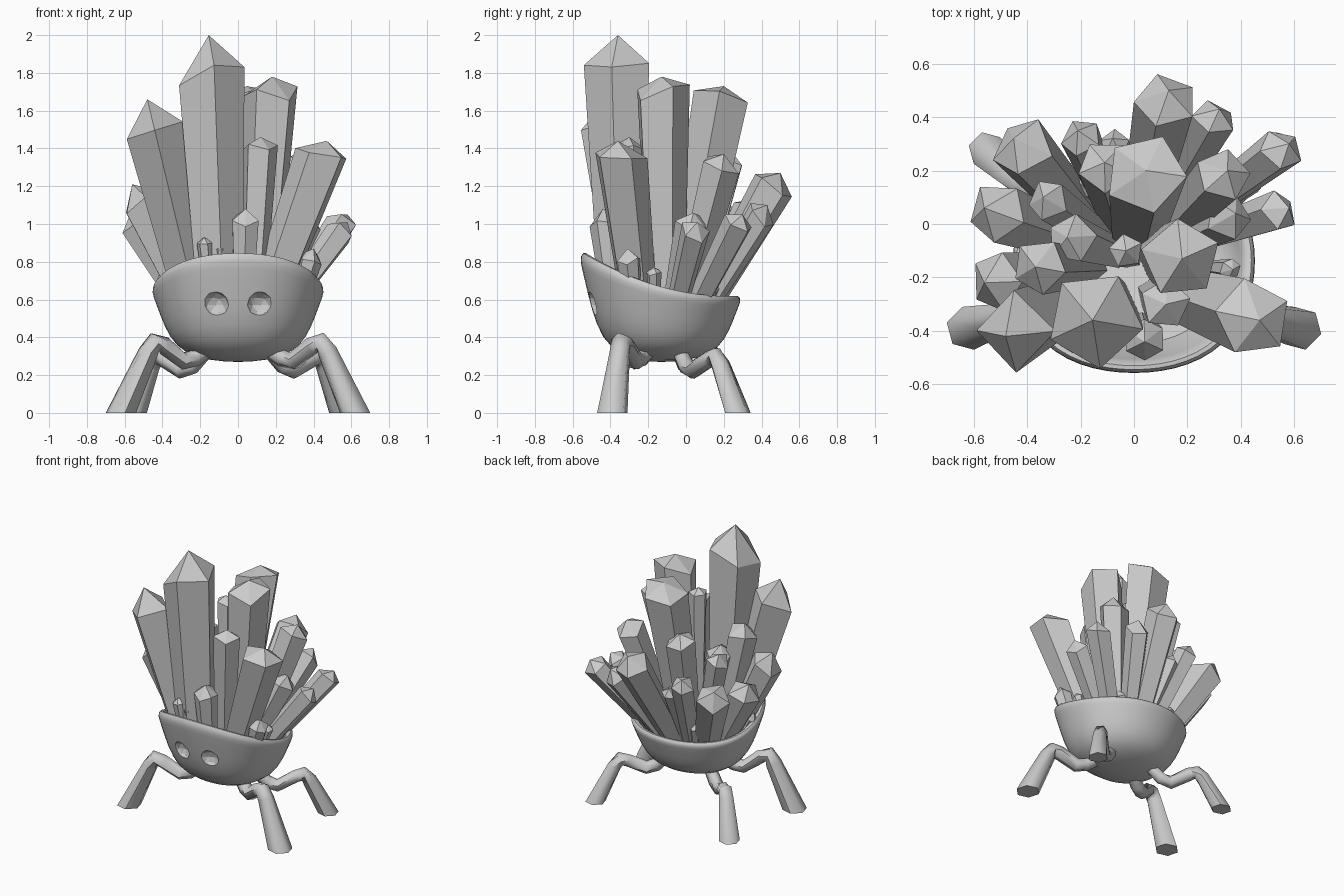
import bpy, bmesh, math, random
from mathutils import Vector

if "Cube" in bpy.data.objects:
    bpy.data.objects.remove(bpy.data.objects["Cube"])

random.seed(4)
TAU = math.tau
CY = -0.135  # bowl centre in y


def finish(name, bm, smooth=None):
    bmesh.ops.recalc_face_normals(bm, faces=bm.faces)
    me = bpy.data.meshes.new(name)
    bm.to_mesh(me)
    bm.free()
    ob = bpy.data.objects.new(name, me)
    bpy.context.collection.objects.link(ob)
    if smooth:
        bpy.ops.object.select_all(action='DESELECT')
        ob.select_set(True)
        bpy.context.view_layer.objects.active = ob
        bpy.ops.object.shade_smooth_by_angle(angle=math.radians(smooth))
    return ob


def bridge(bm, a, b):
    n = len(a)
    for i in range(n):
        bm.faces.new((a[i], a[(i + 1) % n], b[(i + 1) % n], b[i]))


def fan(bm, ring, tip):
    v = bm.verts.new(tip)
    for i in range(len(ring)):
        bm.faces.new((ring[i], ring[(i + 1) % len(ring)], v))


def ring_at(bm, c, axis, r, sides, spin=0.0, jitter=0.0):
    axis = axis.normalized()
    u = Vector((0, 1, 0)).cross(axis).normalized()
    w = axis.cross(u)
    out = []
    for i in range(sides):
        a = spin + TAU * i / sides
        k = random.uniform(-jitter, jitter) * r
        out.append(bm.verts.new(c + (u * math.cos(a) + w * math.sin(a)) * r + axis * k))
    return out


# Bowl body: (scale, height) rows from outer bottom over the rim to the inner floor
def build_bowl():
    rows = [(.15, .005), (.33, .03), (.5, .08), (.62, .145), (.72, .23), (.8, .35), (.86, .48),
            (.91, .62), (.955, .76), (.99, .87), (1.005, .93), (1.0, .98), (.975, 1.01),
            (.94, 1.01), (.905, .98), (.88, .92), (.84, .82), (.74, .66), (.4, .55)]
    bm = bmesh.new()
    rings = []
    for s, h in rows:
        ring = []
        for i in range(56):
            a = TAU * i / 56
            c, d = math.cos(a), math.sin(a)
            # squarer front, rounder back
            k = max(abs(c), abs(d))
            sq = 1 + (.04 if d < 0 else .01) * math.sin(2 * a) ** 2
            x, u = c * sq, d * sq
            rim = .665 - .1125 * u + .0625 * u * u
            ring.append(bm.verts.new((.45 * x * s, CY + .42 * u * s, .27 + (rim - .27) * h)))
        rings.append(ring)
    for a, b in zip(rings, rings[1:]):
        bridge(bm, a, b)
    fan(bm, rings[0], (0, CY, .27))
    fan(bm, rings[-1], (0, CY, .48))
    return finish("bowl_body", bm, 60)


bowl = build_bowl()

# Eye sockets cut into the front of the bowl
bm = bmesh.new()
for sx in (-1, 1):
    res = bmesh.ops.create_icosphere(bm, subdivisions=2, radius=.075)
    bmesh.ops.translate(bm, verts=res['verts'], vec=(sx * .12, -.525, .57))
cutter = finish("eye_cutter", bm)
cutter.hide_render = True
mod = bowl.modifiers.new("eyes", 'BOOLEAN')
mod.operation = 'DIFFERENCE'
mod.solver = 'EXACT'
mod.object = cutter
bpy.ops.object.select_all(action='DESELECT')
bowl.select_set(True)
bpy.context.view_layer.objects.active = bowl
bpy.ops.object.modifier_apply(modifier=mod.name)
bpy.data.objects.remove(cutter)
bpy.ops.object.shade_smooth_by_angle(angle=math.radians(40))


# Legs: bent tapered tubes with flat feet
SIDES = 6


def leg(name, path, radii, sx):
    pts = [Vector((sx * x, y, z)) for x, y, z in path]
    bm = bmesh.new()
    rings = []
    for i, p in enumerate(pts):
        if i == len(pts) - 1:
            t = Vector((0, 0, -1))
        else:
            t = (pts[i + 1] - p).normalized()
            if i:
                t += (p - pts[i - 1]).normalized()
        rings.append(ring_at(bm, p, t, radii[i], SIDES, TAU / 24))
    # line each ring up with the previous one to avoid twisting
    for i in range(1, len(rings)):
        prev, cur = rings[i - 1], rings[i]
        d = pts[i] - pts[i - 1]

        def cost(k):
            return sum((cur[(j + k) % SIDES].co - prev[j].co - d).length for j in range(SIDES))
        k = min(range(SIDES), key=cost)
        rings[i] = cur[k:] + cur[:k]
        bridge(bm, prev, rings[i])
    bm.faces.new(rings[0])
    bm.faces.new(rings[-1])
    finish(name, bm, 62)


front_path = [(.14, -.19, .35), (.23, -.24, .29), (.29, -.265, .275), (.39, -.32, .355),
              (.44, -.345, .375), (.475, -.35, .32), (.62, -.39, 0)]
back_path = [(.16, -.04, .34), (.24, -.0, .25), (.30, .035, .225), (.39, .12, .285),
             (.43, .155, .3), (.46, .185, .25), (.55, .275, 0)]
for side, sx in (("left", -1), ("right", 1)):
    leg("front_leg_" + side, front_path, (.042, .048, .048, .05, .053, .055, .083), sx)
    leg("back_leg_" + side, back_path, (.042, .046, .046, .046, .048, .05, .07), sx)


# Crystals: tapered faceted shafts with pointed caps
def crystal(name, base, tip, r, sides, cap=.8):
    base, tip = Vector(base), Vector(tip)
    axis = (tip - base).normalized()
    spin = random.uniform(0, TAU) if sides > 4 else 0
    bm = bmesh.new()
    low = ring_at(bm, base, axis, r * .66, sides, spin)
    top = ring_at(bm, tip - axis * r * cap, axis, r, sides, spin, .3)
    bridge(bm, low, top)
    fan(bm, top, tip)
    bm.faces.new(low)
    finish(name, bm)


# tip x, y, z, base x, y, radius, cap length
large = [
    (-.155, -.36, 2.0, -.09, -.33, .185, 1.1),
    (-.48, -.42, 1.66, -.19, -.27, .155, 1.2),
    (-.56, -.22, 1.21, -.2, -.18, .115, .8),
    (.18, -.13, 1.78, .1, -.11, .15, .5),
    (.045, .2, 1.73, .01, -.04, .155, .4),
    (.12, -.3, 1.46, .07, -.26, .095, .6),
    (.47, -.36, 1.44, .11, -.24, .145, .55),
    (.13, .5, 1.27, .03, .03, .12, .8),
    (.35, .2, 1.37, .12, -.04, .105, .7),
    (-.45, .32, 1.09, -.15, -.02, .12, .7),
    (-.56, .06, 1.08, -.19, -.07, .115, .7),
    (-.11, .23, 1.4, -.05, .0, .105, .7),
    (-.37, -.16, 1.4, -.16, -.16, .105, .8),
]
for i, (x, y, z, bx, by, r, cap) in enumerate(large):
    crystal(f"large_crystal_{i}", (bx, by, .45), (x, y, z), r, 4 if i == 1 else 5, cap)

# tip x, y, z, radius; the base is pulled towards the bowl centre
small = [
    (.58, .3, 1.05, .085), (.58, .06, 1.01, .08), (.32, .43, 1.1, .085),
    (.38, .04, 1.06, .09), (-.34, .1, 1.26, .08), (-.21, .35, 1.13, .08),
    (-.08, .32, 1.02, .06), (-.25, -.05, 1.25, .095), (-.03, -.1, 1.6, .065),
]
for i, (x, y, z, r) in enumerate(small):
    crystal(f"small_crystal_{i}", (x * .3, CY + (y - CY) * .3, .45), (x, y, z), r, 5)

# Upright stubs around the rim
stubs = [
    (.04, -.44, 1.08, .08), (-.18, -.45, .93, .042), (-.1, -.45, .89, .03),
    (.4, -.31, .87, .065), (.37, -.17, .77, .04), (.25, .14, .7, .05),
    (-.42, -.2, .73, .045), (-.2, .15, .73, .05), (.05, .18, .72, .045),
]
for i, (x, y, z, r) in enumerate(stubs):
    crystal(f"stub_crystal_{i}", (x * .75, CY + (y - CY) * .8, .52), (x, y, z), r, 6)
